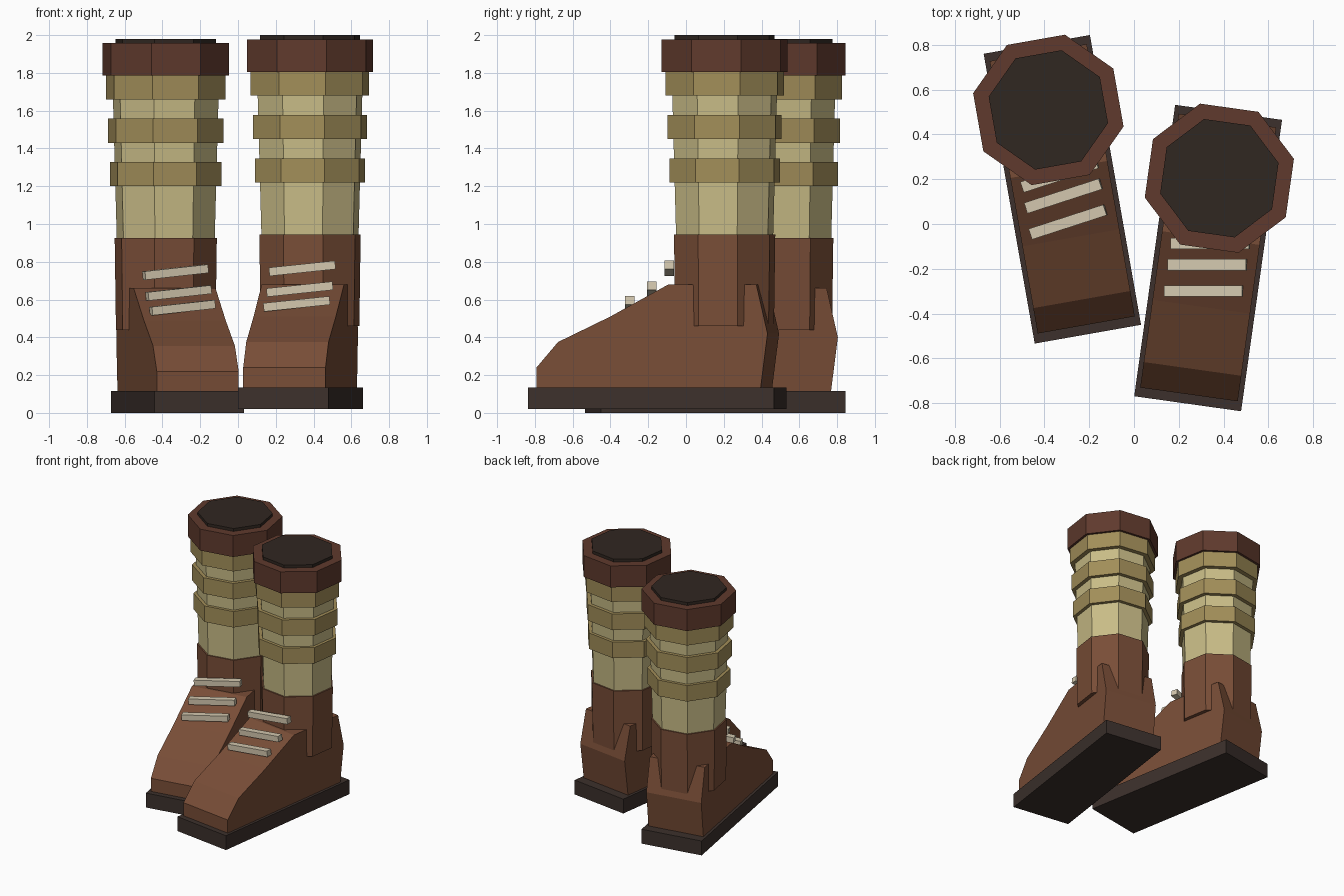
import bpy, bmesh
from math import radians, pi
from mathutils import Matrix, Vector

if "Cube" in bpy.data.objects:
    bpy.data.objects.remove(bpy.data.objects["Cube"])


def mat(name, rgb):
    m = bpy.data.materials.new(name)
    m.diffuse_color = (*rgb, 1)
    m.use_nodes = True
    m.node_tree.nodes["Principled BSDF"].inputs["Base Color"].default_value = m.diffuse_color
    return m


LEATHER = mat("leather", (0.19, 0.075, 0.038))
COLLAR = mat("collar_leather", (0.115, 0.042, 0.026))
CLOTH = mat("cloth", (0.58, 0.50, 0.24))
WRAP = mat("wrap", (0.36, 0.27, 0.10))
RUBBER = mat("rubber", (0.045, 0.030, 0.025))
LINING = mat("lining", (0.030, 0.020, 0.015))
LACE = mat("lace", (0.66, 0.58, 0.43))


def finish(bm, name, material, frame):
    bmesh.ops.recalc_face_normals(bm, faces=bm.faces)
    me = bpy.data.meshes.new(name)
    bm.to_mesh(me)
    bm.free()
    me.materials.append(material)
    ob = bpy.data.objects.new(name, me)
    ob.matrix_world = frame
    bpy.context.collection.objects.link(ob)


def box(name, size, local, material, frame):
    bm = bmesh.new()
    bmesh.ops.create_cube(bm, size=1, matrix=local @ Matrix.Diagonal((*size, 1)))
    finish(bm, name, material, frame)


def octagon(name, r0, r1, z0, z1, material, frame):
    # eight-sided ring section around the leg axis, flats facing the axes
    bm = bmesh.new()
    m = Matrix.Translation((0, 0.36, (z0 + z1) / 2)) @ Matrix.Rotation(pi / 8, 4, 'Z')
    bmesh.ops.create_cone(bm, cap_ends=True, segments=8, radius1=r0, radius2=r1,
                          depth=z1 - z0, matrix=m)
    finish(bm, name, material, frame)


def extrude_profile(name, pts, half, material, frame):
    # side profile (y, z) extruded across x
    bm = bmesh.new()
    f = bm.faces.new([bm.verts.new((-half, y, z)) for y, z in pts])
    ext = bmesh.ops.extrude_face_region(bm, geom=[f])["geom"]
    bmesh.ops.translate(bm, vec=Vector((2 * half, 0, 0)),
                        verts=[v for v in ext if isinstance(v, bmesh.types.BMVert)])
    # close the starting side if extrusion removed it
    edges = [e for e in bm.edges if e.is_boundary]
    if edges:
        bmesh.ops.holes_fill(bm, edges=edges, sides=0)
    finish(bm, name, material, frame)


UPPER = [(-0.615, 0.11), (-0.615, 0.22), (-0.50, 0.355), (-0.22, 0.49),
         (0.09, 0.66), (0.56, 0.66), (0.62, 0.40), (0.583, 0.11)]


def boot(side, pos, yaw):
    fr = Matrix.Translation(pos) @ Matrix.Rotation(radians(yaw), 4, 'Z')
    # foot
    box(side + "_sole", (0.482, 1.314, 0.115), Matrix.Translation((0, 0, 0.0575)), RUBBER, fr)
    extrude_profile(side + "_upper", UPPER, 0.22, LEATHER, fr)
    # leg
    octagon(side + "_ankle", 0.270, 0.277, 0.44, 0.925, LEATHER, fr)
    octagon(side + "_shaft", 0.265, 0.290, 0.90, 1.80, CLOTH, fr)
    for i, (z, r) in enumerate([(1.20, 0.302), (1.43, 0.312), (1.66, 0.324)]):
        octagon(f"{side}_wrap_{i + 1}", r, r, z, z + 0.128, WRAP, fr)
    octagon(side + "_collar", 0.344, 0.344, 1.785, 1.957, COLLAR, fr)
    octagon(side + "_opening", 0.273, 0.273, 1.90, 1.98, LINING, fr)
    # laces, slightly skewed
    skew = Matrix.Rotation(radians(8), 4, 'Z') @ Matrix.Rotation(radians(-6), 4, 'Y')
    for i, (y, z) in enumerate([(-0.148, 0.557), (-0.03, 0.635), (0.065, 0.745)]):
        box(f"{side}_lace_{i + 1}", (0.352, 0.05, 0.045),
            Matrix.Translation((0, y, z)) @ skew, LACE, fr)


boot("left_boot", (-0.32, 0.155, 0.0), 10)
boot("right_boot", (0.331, -0.152, 0.02), -8)
